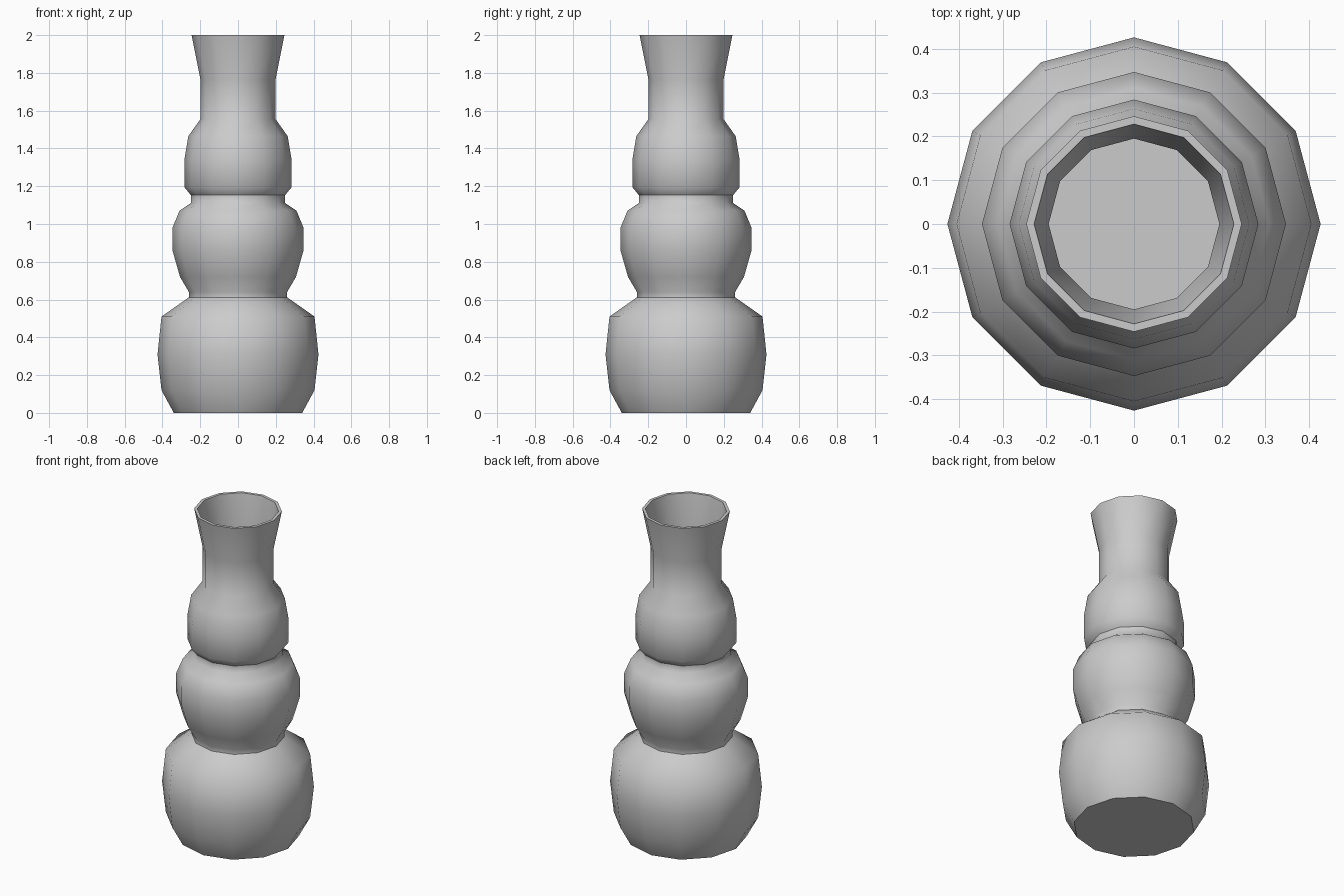
import bpy, bmesh, math

if "Cube" in bpy.data.objects:
    bpy.data.objects.remove(bpy.data.objects["Cube"], do_unlink=True)

SIDES = 12

clay = bpy.data.materials.new("grey_clay")
clay.use_nodes = True
GREY = (0.6, 0.6, 0.6, 1)
clay.diffuse_color = GREY
clay.node_tree.nodes["Principled BSDF"].inputs["Base Color"].default_value = GREY


def lathe(name, profile, cap_start=False, cap_end=False):
    """Turn a (radius, height) profile, listed from the outside bottom upward."""
    bm = bmesh.new()
    rings = []
    for r, z in profile:
        angles = [math.tau * i / SIDES for i in range(SIDES)]
        rings.append([bm.verts.new((r * math.cos(a), r * math.sin(a), z)) for a in angles])
    for low, high in zip(rings, rings[1:]):
        for i in range(SIDES):
            j = (i + 1) % SIDES
            bm.faces.new((low[i], low[j], high[j], high[i]))
    if cap_start:
        bm.faces.new(rings[0][::-1])
    if cap_end:
        bm.faces.new(rings[-1])
    mesh = bpy.data.meshes.new(name)
    bm.to_mesh(mesh)
    bm.free()
    mesh.materials.append(clay)
    obj = bpy.data.objects.new(name, mesh)
    bpy.context.collection.objects.link(obj)
    bpy.ops.object.select_all(action="DESELECT")
    obj.select_set(True)
    bpy.context.view_layer.objects.active = obj
    bpy.ops.object.shade_smooth_by_angle(angle=math.radians(59))
    return obj


# Wide base bulb with a flat foot
lathe("base_bulb", [(0.34, 0), (0.405, 0.12), (0.426, 0.31), (0.405, 0.51), (0.26, 0.612)],
      cap_start=True)

# Middle bulb between the two narrow waists
lathe("middle_bulb", [(0.26, 0.612), (0.26, 0.64), (0.307, 0.72), (0.347, 0.86),
                      (0.347, 0.98), (0.31, 1.07), (0.25, 1.11), (0.25, 1.153)])

# Upper bulb, flared neck, rim and the hollow inside the neck
lathe("upper_bulb_and_neck", [(0.25, 1.153), (0.284, 1.195), (0.284, 1.34), (0.263, 1.465),
                              (0.199, 1.555), (0.199, 1.765), (0.246, 2.0),
                              (0.228, 2.0), (0.195, 1.765), (0.195, 1.57)],
      cap_end=True)
